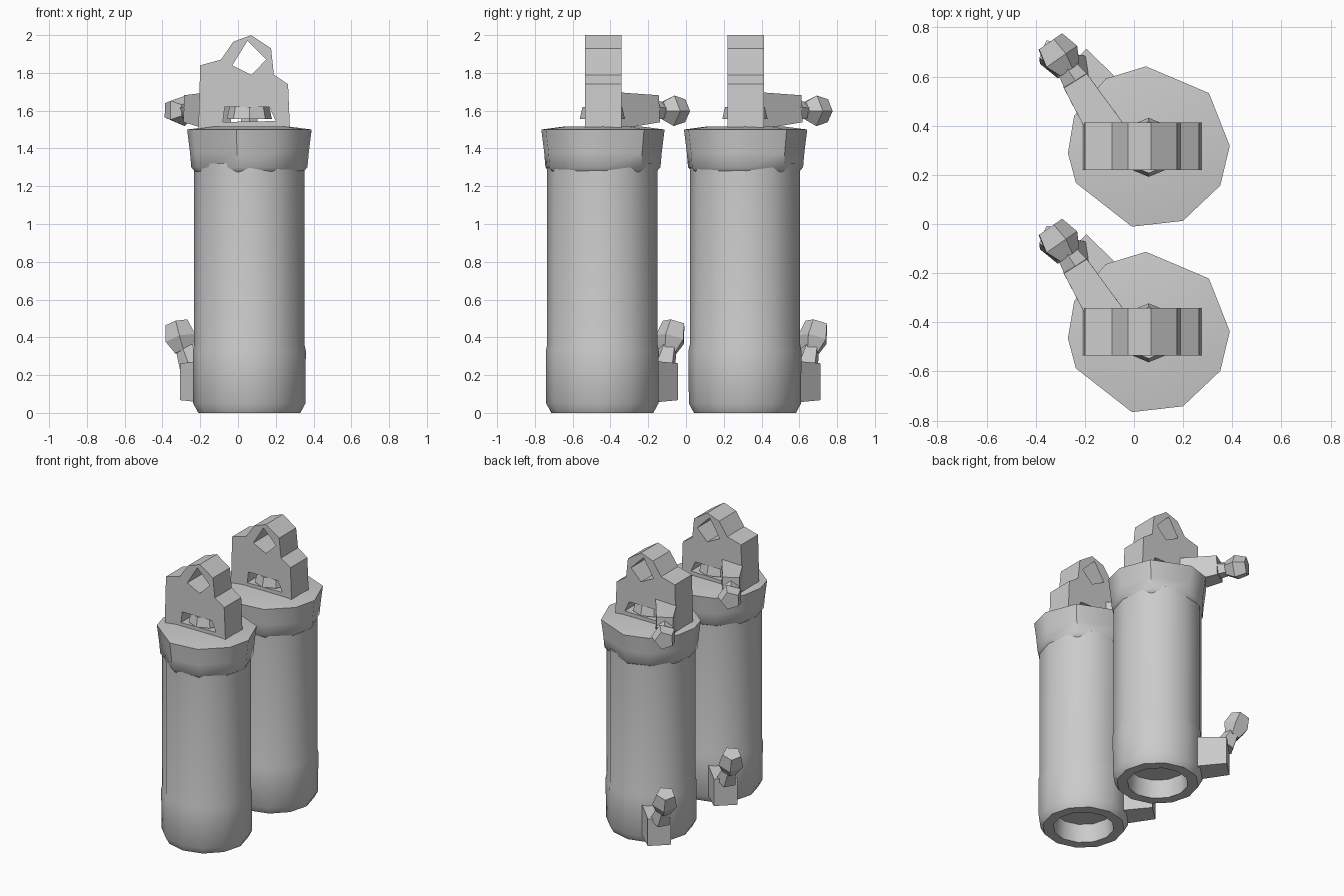
import bpy, bmesh, math
from mathutils import Vector, Matrix

if "Cube" in bpy.data.objects:
    bpy.data.objects.remove(bpy.data.objects["Cube"])

CX, CY = 0.06, 0.312      # axis of the rear tank
STEP = -0.755             # offset to the front tank
parts = []


def finish(name, bm, smooth=False):
    bmesh.ops.recalc_face_normals(bm, faces=bm.faces)
    me = bpy.data.meshes.new(name)
    bm.to_mesh(me)
    bm.free()
    ob = bpy.data.objects.new(name, me)
    bpy.context.collection.objects.link(ob)
    if smooth:
        bpy.ops.object.select_all(action='DESELECT')
        ob.select_set(True)
        bpy.context.view_layer.objects.active = ob
        bpy.ops.object.shade_smooth_by_angle(angle=math.radians(40))
    parts.append(ob)
    return ob


def lathe(name, profile, angles):
    """Loft (radius, z) rings around the tank axis and cap both ends."""
    bm = bmesh.new()
    rings = [[bm.verts.new((CX + r * math.cos(math.radians(a)),
                            CY + r * math.sin(math.radians(a)), z)) for a in angles]
             for r, z in profile]
    n = len(angles)
    for lo, hi in zip(rings, rings[1:]):
        for i in range(n):
            j = (i + 1) % n
            bm.faces.new((lo[i], lo[j], hi[j], hi[i]))
    bm.faces.new(rings[0])
    bm.faces.new(rings[-1])
    return finish(name, bm, True)


def rod(name, p0, p1, r0, r1, sides, roll=0, sx=1, sy=1):
    """Tapered prism between two points."""
    p0, p1 = Vector(p0), Vector(p1)
    d = p1 - p0
    bm = bmesh.new()
    bmesh.ops.create_cone(bm, cap_ends=True, segments=sides, radius1=r0, radius2=r1,
                          depth=d.length,
                          matrix=Matrix.Diagonal((sx, sy, 1, 1)) @ Matrix.Rotation(math.radians(roll), 4, 'Z'))
    bm.transform(Matrix.Translation((p0 + p1) / 2) @ d.to_track_quat('Z', 'Y').to_matrix().to_4x4())
    return finish(name, bm)


def knob(name, p0, p1, r, sides=5):
    """Faceted knob: prism bulging in the middle."""
    p0, p1 = Vector(p0), Vector(p1)
    mid = p0.lerp(p1, 0.45)
    rod(name + "_inner", p0, mid, r * 0.6, r, sides, 20)
    rod(name + "_outer", mid, p1, r, r * 0.75, sides, 20)


# tank body, with hollow underside
lathe("tank_body", [(0.19, 0.13), (0.20, 0), (0.27, 0), (0.297, 0.05), (0.299, 0.33),
                    (0.292, 0.36), (0.292, 1.32)], range(0, 360, 30))
# flared collar with slightly raised top
lathe("collar", [(0.285, 1.275), (0.308, 1.30), (0.315, 1.38), (0.33, 1.5), (0.2, 1.517)],
      [1, 42, 92, 122, 157, 184, 206, 258, 295, 332])

# lifting bracket: outline with an eye and a slot
outline = [(-0.21, 1.5), (-0.20, 1.84), (-0.09, 1.87), (-0.025, 1.965), (0.07, 2.0),
           (0.175, 1.93), (0.19, 1.79), (0.265, 1.74), (0.275, 1.5)]
eye = [(-0.03, 1.84), (0.05, 1.97), (0.15, 1.87), (0.07, 1.79)]
slot = [(-0.08, 1.54), (-0.07, 1.62), (0.165, 1.62), (0.2, 1.545)]
cu = bpy.data.curves.new("bracket_outline", 'CURVE')
cu.dimensions, cu.fill_mode, cu.extrude = '2D', 'BOTH', 0.097
for loop in (outline, eye, slot):
    s = cu.splines.new('POLY')
    s.points.add(len(loop) - 1)
    s.use_cyclic_u = True
    for p, (x, z) in zip(s.points, loop):
        p.co = (x, z, 0, 1)
tmp = bpy.data.objects.new("bracket_outline", cu)
bpy.context.collection.objects.link(tmp)
bpy.context.view_layer.update()
me = bpy.data.meshes.new_from_object(tmp.evaluated_get(bpy.context.evaluated_depsgraph_get()))
bm = bmesh.new()
bm.from_mesh(me)
bpy.data.objects.remove(tmp)
bmesh.ops.remove_doubles(bm, verts=bm.verts, dist=0.0005)
bm.transform(Matrix.Translation((0, CY + 0.004, 0)) @ Matrix.Rotation(math.pi / 2, 4, 'X'))
for f in bm.faces:
    f.smooth = False
finish("lifting_bracket", bm)

# valve disc seen inside the slot
rod("valve_stem", (CX, CY, 1.5), (CX, CY, 1.56), 0.05, 0.05, 6)
rod("valve_disc", (CX, CY, 1.555), (CX, CY, 1.62), 0.12, 0.105, 8)

# upper side valve: arm, neck, knob
rod("upper_arm", (-0.10, 0.36, 1.60), (-0.24, 0.585, 1.61), 0.125, 0.092, 4, 45, 0.85, 1.1)
rod("upper_neck", (-0.23, 0.57, 1.60), (-0.29, 0.66, 1.60), 0.06, 0.04, 5)
knob("upper_knob", (-0.265, 0.625, 1.60), (-0.345, 0.74, 1.60), 0.085)

# lower side valve: block, neck, knob
rod("lower_block", (-0.12, 0.52, 0.165), (-0.25, 0.66, 0.165), 0.13, 0.115, 4, 45, 0.95, 1.2)
rod("lower_neck", (-0.24, 0.635, 0.24), (-0.29, 0.665, 0.36), 0.07, 0.045, 5)
knob("lower_knob", (-0.285, 0.66, 0.325), (-0.325, 0.695, 0.475), 0.085)

# second tank in front
for ob in list(parts):
    twin = ob.copy()
    twin.name = "front_" + ob.name
    twin.location.y += STEP
    bpy.context.collection.objects.link(twin)
